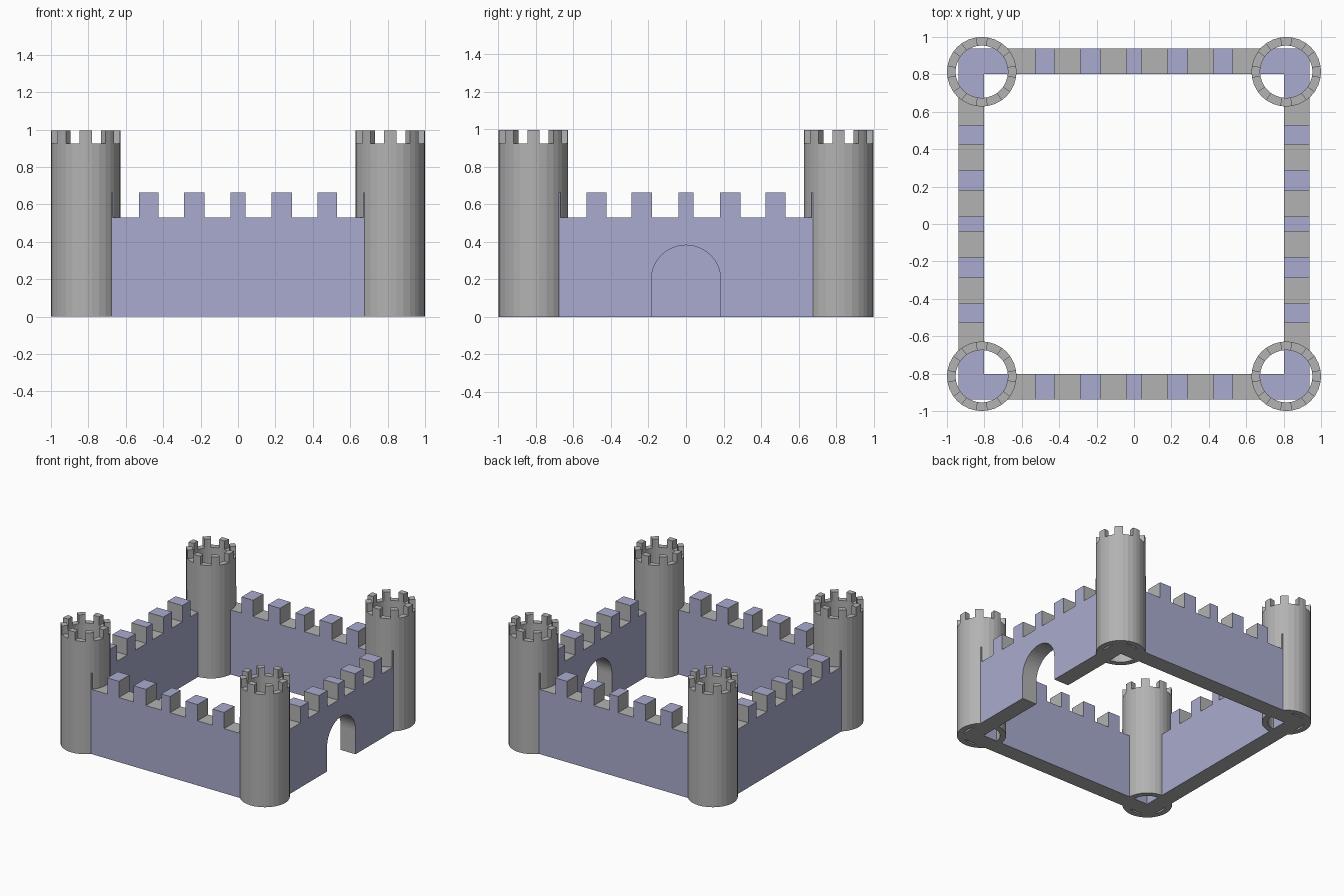
import bpy, bmesh, math

if "Cube" in bpy.data.objects:
    bpy.data.objects.remove(bpy.data.objects["Cube"])

OUT, IN = 0.938, 0.803          # outer and inner wall planes
FLOOR, TOP = 0.53, 0.663        # wall walk and merlon heights
T_POS, T_OUT, T_IN = 0.814, 0.186, 0.140
T_FLOOR, T_TOP = 0.925, 0.995


def material(name, rgb):
    m = bpy.data.materials.new(name)
    m.diffuse_color = (*rgb, 1)
    m.use_nodes = True
    m.node_tree.nodes["Principled BSDF"].inputs["Base Color"].default_value = m.diffuse_color
    return m


stone = material("grey_stone", (0.45, 0.45, 0.45))
paint = material("lavender_wall", (0.40, 0.41, 0.62))


def finish(bm, name, mats):
    me = bpy.data.meshes.new(name)
    bm.to_mesh(me)
    bm.free()
    for m in mats:
        me.materials.append(m)
    ob = bpy.data.objects.new(name, me)
    bpy.context.collection.objects.link(ob)
    return ob


def wall_profile(arch):
    # Outline in length and height: base, optional gateway, crenellated top
    pts = [(-OUT, 0)]
    if arch:
        r, spring, n = 0.185, 0.197, 24
        pts.append((-r, 0))
        pts += [(-r * math.cos(math.pi * i / n), spring + r * math.sin(math.pi * i / n))
                for i in range(n + 1)]
        pts.append((r, 0))
    pts += [(IN, 0), (IN, TOP)]
    half = [(0.04, 0.18), (0.29, 0.425), (0.53, 0.67)]
    gaps = half + [(-b, -a) for a, b in half]
    for a, b in sorted(gaps, reverse=True):
        pts += [(b, TOP), (b, FLOOR), (a, FLOOR), (a, TOP)]
    return pts + [(-OUT, TOP)]


def make_wall(name, turn, arch=False):
    bm = bmesh.new()
    face = bm.faces.new([bm.verts.new((u, -OUT, z)) for u, z in wall_profile(arch)])
    ext = bmesh.ops.extrude_face_region(bm, geom=[face], use_keep_orig=True)
    moved = [g for g in ext["geom"] if isinstance(g, bmesh.types.BMVert)]
    bmesh.ops.translate(bm, verts=moved, vec=(0, OUT - IN, 0))
    bmesh.ops.recalc_face_normals(bm, faces=bm.faces[:])
    joint = []
    for f in bm.faces:
        c = f.calc_center_median()
        if abs(c.x - IN) < 1e-4:
            joint.append(f)                      # end buried in the next wall
        flat = abs(f.normal.y) > 0.5
        merlon_top = c.z > TOP - 1e-3
        outer_end = abs(c.x + OUT) < 1e-4
        f.material_index = 0 if flat or merlon_top or outer_end else 1
    bmesh.ops.delete(bm, geom=joint, context='FACES')
    ob = finish(bm, name, [paint, stone])
    ob.rotation_euler.z = turn * math.pi / 2


def make_tower(name, x, y):
    bm = bmesh.new()

    def p(r, a, z):
        return (r * math.cos(a), r * math.sin(a), z)

    def quad(*co):
        bm.faces.new([bm.verts.new(c) for c in co])

    for k in range(8):
        # Each eighth holds a 20 degree merlon and a 25 degree gap
        angs = [math.radians(45 * k + d) for d in (-10, 0, 10, 22.5, 35)]
        for i in range(4):
            a, b = angs[i], angs[i + 1]
            tall = i < 2
            levels = [0, T_FLOOR] + ([T_TOP] if tall else [])
            for lo, hi in zip(levels, levels[1:]):
                quad(p(T_OUT, a, lo), p(T_OUT, b, lo), p(T_OUT, b, hi), p(T_OUT, a, hi))
                quad(p(T_IN, b, lo), p(T_IN, a, lo), p(T_IN, a, hi), p(T_IN, b, hi))
            z = levels[-1]
            quad(p(T_OUT, a, z), p(T_OUT, b, z), p(T_IN, b, z), p(T_IN, a, z))
            quad(p(T_IN, a, 0), p(T_IN, b, 0), p(T_OUT, b, 0), p(T_OUT, a, 0))
        for a in (angs[0], angs[2]):             # merlon cheeks
            quad(p(T_IN, a, T_FLOOR), p(T_OUT, a, T_FLOOR), p(T_OUT, a, T_TOP), p(T_IN, a, T_TOP))
    bmesh.ops.remove_doubles(bm, verts=bm.verts[:], dist=1e-5)
    bmesh.ops.recalc_face_normals(bm, faces=bm.faces[:])
    finish(bm, name, [stone]).location = (x, y, 0)


# Curtain walls, with the gateway on the right
for turn, side in enumerate(("front", "right", "back", "left")):
    make_wall(side + "_wall", turn, arch=(side == "right"))

# Corner towers, open tubes
for sx, nx in ((-1, "left"), (1, "right")):
    for sy, ny in ((-1, "front"), (1, "back")):
        make_tower(f"{ny}_{nx}_tower", sx * T_POS, sy * T_POS)
